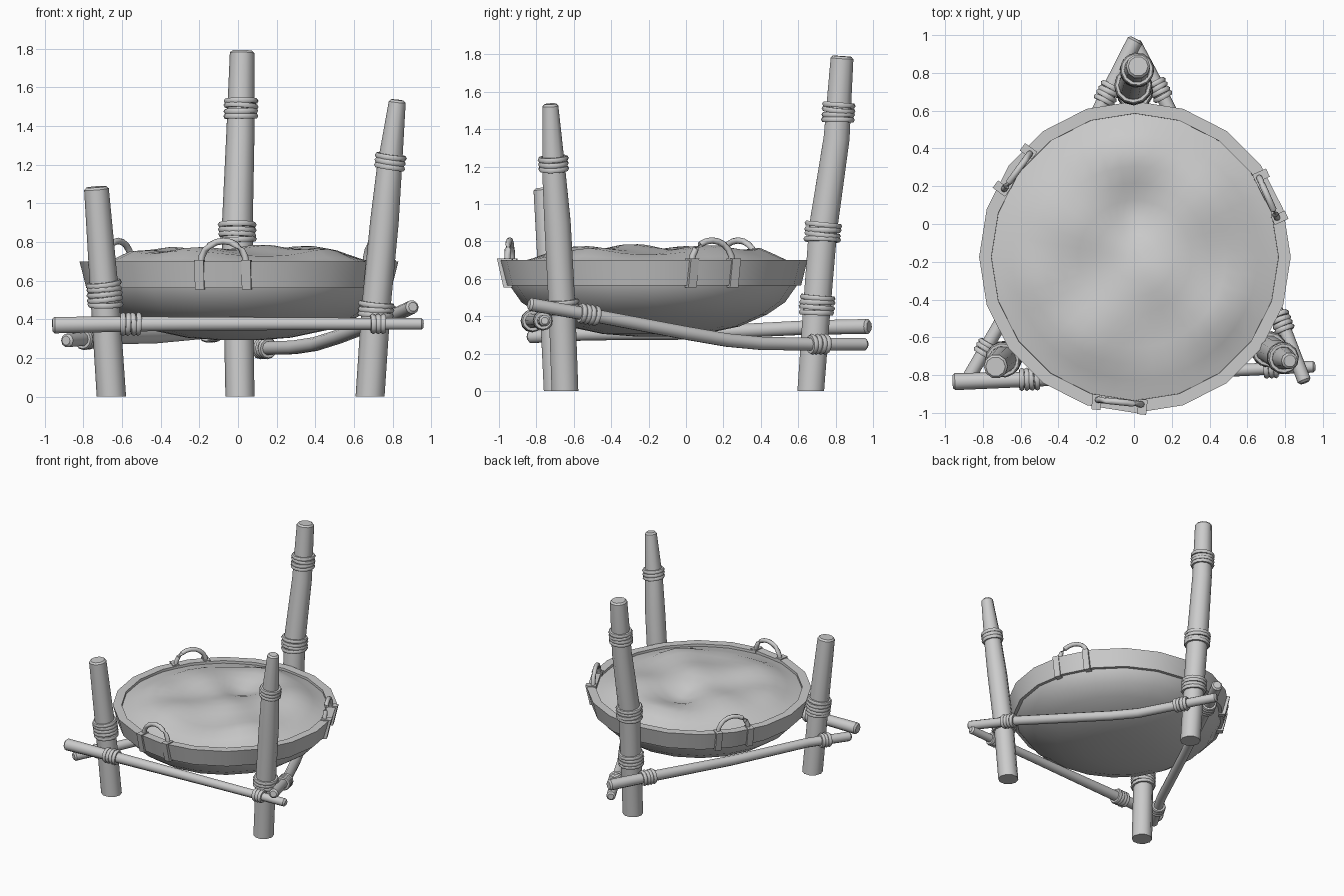
import bpy, bmesh, random
from math import sin, cos, pi, radians, exp, hypot
from mathutils import Vector, Matrix

if "Cube" in bpy.data.objects:
    bpy.data.objects.remove(bpy.data.objects["Cube"])

random.seed(4)
CX, CY = 0.005, -0.175      # bowl centre


def finish(name, bm, angle=40):
    bmesh.ops.recalc_face_normals(bm, faces=bm.faces)
    me = bpy.data.meshes.new(name)
    bm.to_mesh(me)
    bm.free()
    ob = bpy.data.objects.new(name, me)
    bpy.context.collection.objects.link(ob)
    bpy.ops.object.select_all(action='DESELECT')
    ob.select_set(True)
    bpy.context.view_layer.objects.active = ob
    bpy.ops.object.shade_smooth_by_angle(angle=radians(angle))
    return ob


def bridge(bm, a, b):
    n = len(a)
    for i in range(n):
        bm.faces.new((a[i], a[(i + 1) % n], b[(i + 1) % n], b[i]))


def tube(bm, pts, radii, sides=10, flat_start=False, bevel=0.012, cap=True):
    """Sweep a polygon along a path, with slightly bevelled ends."""
    P = [Vector(p) for p in pts]
    R = list(radii)
    D = [(P[min(i + 1, len(P) - 1)] - P[max(i - 1, 0)]).normalized() for i in range(len(P))]
    if flat_start:
        D[0] = Vector((0, 0, 1))
    if bevel:
        P.append(P[-1].copy()); D.append(D[-1]); R.append(R[-1] - bevel)
        P[-2] = P[-2] - D[-1] * bevel
        if not flat_start:
            P.insert(0, P[0].copy()); D.insert(0, D[0]); R.insert(0, R[0] - bevel)
            P[1] = P[1] + D[0] * bevel
    rings = []
    for p, d, r in zip(P, D, R):
        ref = Vector((0, 1, 0)) if abs(d.z) > 0.7 else Vector((0, 0, 1))
        u = ref.cross(d).normalized()
        v = d.cross(u)
        rings.append([bm.verts.new(p + u * r * cos(2 * pi * k / sides) + v * r * sin(2 * pi * k / sides))
                      for k in range(sides)])
    for a, b in zip(rings, rings[1:]):
        bridge(bm, a, b)
    if cap:
        bm.faces.new(rings[0][::-1])
        bm.faces.new(rings[-1])


def binding(name, pts, radii, axis, at, count, minor=0.015):
    """Stack of rope loops around a pole where its coordinate `axis` equals `at`."""
    for i in range(len(pts) - 1):
        a, b = Vector(pts[i]), Vector(pts[i + 1])
        if min(a[axis], b[axis]) <= at <= max(a[axis], b[axis]):
            t = (at - a[axis]) / (b[axis] - a[axis])
            c, d = a.lerp(b, t), (b - a).normalized()
            r = radii[i] * (1 - t) + radii[i + 1] * t
            break
    bm = bmesh.new()
    for k in range(count):
        wob = Vector([random.uniform(-.06, .06) for _ in range(3)])
        q = (d + wob).to_track_quat('Z', 'Y').to_matrix().to_4x4()
        m = Matrix.Translation(c + d * (k - (count - 1) / 2) * minor * 1.75) @ q
        R, prev, first = r + 0.006, None, None
        for s in range(12):
            A = 2 * pi * s / 12
            ring = [bm.verts.new(m @ Vector(((R + minor * cos(w)) * cos(A), (R + minor * cos(w)) * sin(A),
                                             minor * sin(w)))) for w in [2 * pi * j / 6 for j in range(6)]]
            if prev:
                bridge(bm, prev, ring)
            prev, first = ring, first or ring
        bridge(bm, prev, first)
    finish(name, bm, 60)


def pole(name, pts, radii, axis, ropes, post):
    bm = bmesh.new()
    tube(bm, pts, radii, 10, flat_start=post)
    finish(name, bm)
    for i, (at, n) in enumerate(ropes):
        binding(f"{name}_rope_{i + 1}", pts, radii, axis, at, n)


# Upright posts
pole("back_post", [(.01, .667, 0), (.003, .70, .45), (-.004, .733, .87), (.012, .805, 1.35), (.022, .835, 1.79)],
     [.075, .077, .08, .073, .064], 2, [(1.49, 4), (.85, 4), (.46, 4)], True)
pole("right_post", [(.683, -.647, 0), (.713, -.663, .45), (.757, -.687, .9), (.783, -.707, 1.18), (.825, -.725, 1.535)],
     [.075, .075, .074, .065, .044], 2, [(1.215, 3), (.45, 3)], True)
pole("left_post", [(-.655, -.688, 0), (-.69, -.715, .53), (-.733, -.755, 1.085)],
     [.076, .074, .064], 2, [(.53, 5)], True)

# Horizontal rails
pole("front_rail", [(-.96, -.835, .37), (-.5, -.82, .376), (.3, -.785, .377), (.96, -.755, .376)],
     [.045, .04, .034, .031], 0, [(-.555, 4), (.725, 3)], False)
pole("left_rail", [(-.89, -.84, .29), (-.71, -.53, .305), (-.44, .05, .31), (-.155, .66, .34), (.01, .98, .345)],
     [.036, .036, .037, .04, .042], 1, [(-.66, 3), (.69, 4)], False)
pole("right_rail", [(.905, -.84, .465), (.775, -.5, .405), (.52, 0, .31), (.40, .22, .272), (.29, .4, .255),
                    (.15, .68, .25), (0, .965, .25)],
     [.036, .036, .037, .037, .037, .036, .035], 1, [(-.52, 4), (.71, 4)], False)


def lathe(name, prof, sides=20, closed=False, angle=35):
    bm = bmesh.new()
    rings = []
    for r, z in prof:
        rings.append([bm.verts.new((CX + r * cos(2 * pi * k / sides), CY + r * sin(2 * pi * k / sides), z))
                      for k in range(sides)])
    for a, b in zip(rings, rings[1:]):
        bridge(bm, a, b)
    if closed:
        bridge(bm, rings[-1], rings[0])
    else:
        bm.faces.new(rings[-1])
    return finish(name, bm, angle)


# Bowl body and rim band
lathe("bowl", [(.775, .60), (.765, .56), (.705, .475), (.61, .41), (.46, .345), (.27, .305), (.1, .292)])
lathe("bowl_rim", [(.825, .70), (.79, .563), (.755, .563), (.76, .70)], closed=True, angle=25)


# Lumpy filling inside the bowl
def lump(x, y, r):
    bumps = [(-.33, .0, .05, .2), (.35, .12, .055, .22), (.12, -.28, .06, .2), (-.2, -.55, .05, .2),
             (0, .42, .04, .22), (.42, -.5, .04, .18), (0, .08, -.05, .13), (-.5, -.3, .03, .15)]
    h = .725 + sum(a * exp(-((x - px) ** 2 + (y - py) ** 2) / s ** 2) for px, py, a, s in bumps)
    t = min(1, max(0, (.775 - r) / .2))
    return .675 * (1 - t) + h * t


bm = bmesh.new()
rings = []
for r in [.775, .72, .65, .57, .48, .39, .30, .21, .12, .05]:
    ring = []
    for k in range(40):
        x, y = r * cos(2 * pi * k / 40), r * sin(2 * pi * k / 40)
        ring.append(bm.verts.new((CX + x, CY + y, lump(CX + x, CY + y, r))))
    if rings:
        bridge(bm, rings[-1], ring)
    rings.append(ring)
bm.faces.new(rings[-1])
finish("filling", bm, 60)

# Three carrying handles: arched bar plus two clips over the rim
for name, deg in (("front", -96), ("right", 24), ("left", 144)):
    a = radians(deg)
    out, side = Vector((cos(a), sin(a), 0)), Vector((-sin(a), cos(a), 0))
    c = Vector((CX, CY, 0))
    bm = bmesh.new()
    arch = [c + out * .772 + side * .118 * cos(t) + Vector((0, 0, .69 + .115 * sin(t)))
            for t in [pi * i / 10 for i in range(11)]]
    tube(bm, arch, [.017] * 11, 8, bevel=0)
    finish(name + "_handle", bm, 50)
    bm = bmesh.new()
    for s in (-.122, .122):
        prof = [(.825, .708), (.79, .553), (.742, .553), (.745, .708)]
        ends = [[bm.verts.new(c + out * r + side * (s + w) + Vector((0, 0, z))) for r, z in prof]
                for w in (-.024, .024)]
        bridge(bm, *ends)
        bm.faces.new(ends[0])
        bm.faces.new(ends[1])
    finish(name + "_handle_clips", bm, 25)
